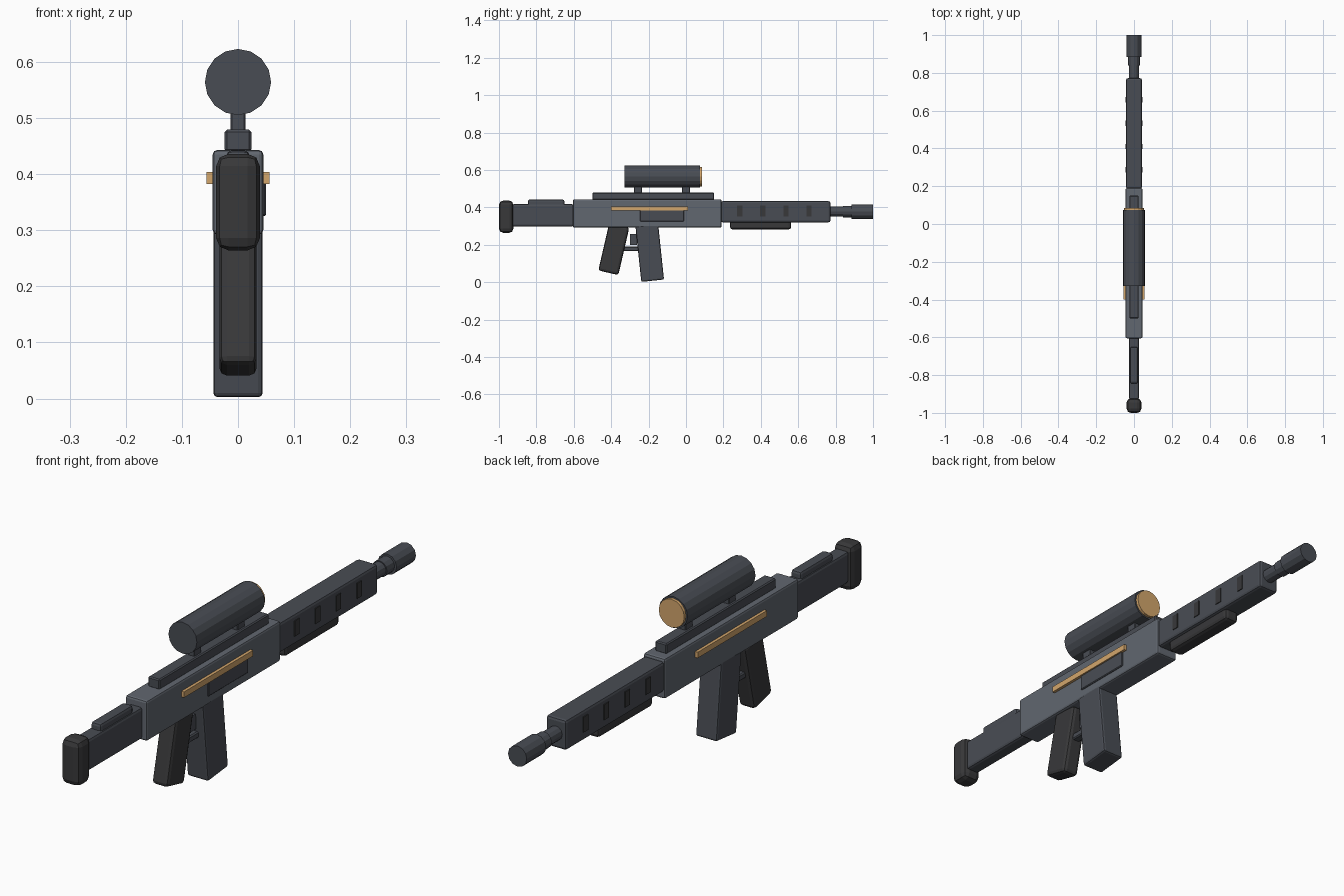
import bpy, bmesh
from math import radians
from mathutils import Matrix

if "Cube" in bpy.data.objects:
    bpy.data.objects.remove(bpy.data.objects["Cube"])


def material(name, rgb):
    m = bpy.data.materials.new(name)
    m.diffuse_color = (*rgb, 1)
    m.use_nodes = True
    m.node_tree.nodes["Principled BSDF"].inputs["Base Color"].default_value = m.diffuse_color
    return m


STEEL = material("steel", (0.12, 0.135, 0.16))
DARK = material("dark_metal", (0.066, 0.073, 0.088))
RUBBER = material("rubber", (0.04, 0.04, 0.042))
AMBER = material("amber", (0.65, 0.38, 0.15))


def finish(name, bm, mat, bevel, segments):
    if bevel:
        bmesh.ops.bevel(bm, geom=bm.edges[:], offset=bevel, segments=segments,
                        profile=0.5, affect='EDGES')
    me = bpy.data.meshes.new(name)
    bm.to_mesh(me)
    bm.free()
    me.materials.append(mat)
    ob = bpy.data.objects.new(name, me)
    bpy.context.collection.objects.link(ob)
    return ob


def box(name, x, y, z, mat, bevel=0.0, segments=2, tilt=0.0):
    """Box from (min, max) ranges, optionally tilted about its centre."""
    bm = bmesh.new()
    bmesh.ops.create_cube(bm, size=1)
    bmesh.ops.scale(bm, verts=bm.verts, vec=[r[1] - r[0] for r in (x, y, z)])
    ob = finish(name, bm, mat, bevel, segments)
    ob.location = [(r[0] + r[1]) / 2 for r in (x, y, z)]
    ob.rotation_euler.x = radians(tilt)
    return ob


def tube(name, y, z, radius, mat, sides=16):
    """Cylinder lying along y."""
    bm = bmesh.new()
    bmesh.ops.create_cone(bm, cap_ends=True, segments=sides, radius1=radius,
                          radius2=radius, depth=y[1] - y[0],
                          matrix=Matrix.Rotation(radians(90), 4, 'X'))
    ob = finish(name, bm, mat, 0, 1)
    ob.location = (0, (y[0] + y[1]) / 2, z)
    return ob


def half(w):
    return (-w, w)


# Receiver and top rail
box("receiver", half(0.045), (-0.605, 0.19), (0.292, 0.443), STEEL, 0.008)
box("top_rail", half(0.024), (-0.5, 0.15), (0.44, 0.479), DARK, 0.004, 1)
box("ejection_port", (0.03, 0.05), (-0.246, -0.01), (0.325, 0.386), DARK, 0.003, 1)
for side, s in (("left", -1), ("right", 1)):
    box(side + "_accent_strip", sorted((s * 0.04, s * 0.056)), (-0.4, 0.01),
        (0.382, 0.404), AMBER)

# Stock
box("stock", half(0.027), (-0.93, -0.6), (0.298, 0.417), DARK, 0.01)
box("cheek_rest", half(0.021), (-0.845, -0.65), (0.4, 0.442), DARK, 0.01)
box("butt_pad", half(0.039), (-1.0, -0.923), (0.264, 0.436), RUBBER, 0.022)

# Grip, magazine and trigger
box("grip", half(0.033), (-0.441, -0.331), (0.047, 0.307), RUBBER, 0.013, tilt=-13)
box("magazine", half(0.044), (-0.255, -0.133), (0.007, 0.307), DARK, 0.008, tilt=6)
box("trigger_guard", half(0.016), (-0.35, -0.22), (0.166, 0.19), DARK, 0.004, 1)
box("trigger", half(0.01), (-0.3, -0.262), (0.2, 0.258), DARK)

# Handguard with raised vents
box("handguard", half(0.042), (0.185, 0.772), (0.32, 0.433), DARK, 0.01)
for i in range(4):
    y = 0.287 + i * 0.1235
    box(f"vent_{i + 1}", half(0.045), (y - 0.014, y + 0.014), (0.352, 0.41), RUBBER)
box("under_grip", half(0.03), (0.235, 0.562), (0.282, 0.335), RUBBER, 0.013)

# Barrel and muzzle
tube("barrel", (0.75, 0.9), 0.377, 0.027, DARK, 12)
tube("barrel_collar", (0.84, 0.89), 0.377, 0.031, DARK, 12)
tube("muzzle", (0.885, 1.0), 0.377, 0.039, DARK, 12)

# Scope
tube("scope_body", (-0.328, 0.075), 0.564, 0.059, DARK, 16)
tube("scope_lens", (0.07, 0.086), 0.564, 0.053, AMBER, 16)
for name, y in (("rear", -0.257), ("front", 0.0)):
    box(name + "_scope_mount", half(0.013), (y - 0.021, y + 0.021),
        (0.47, 0.525), DARK, 0.002, 1)
